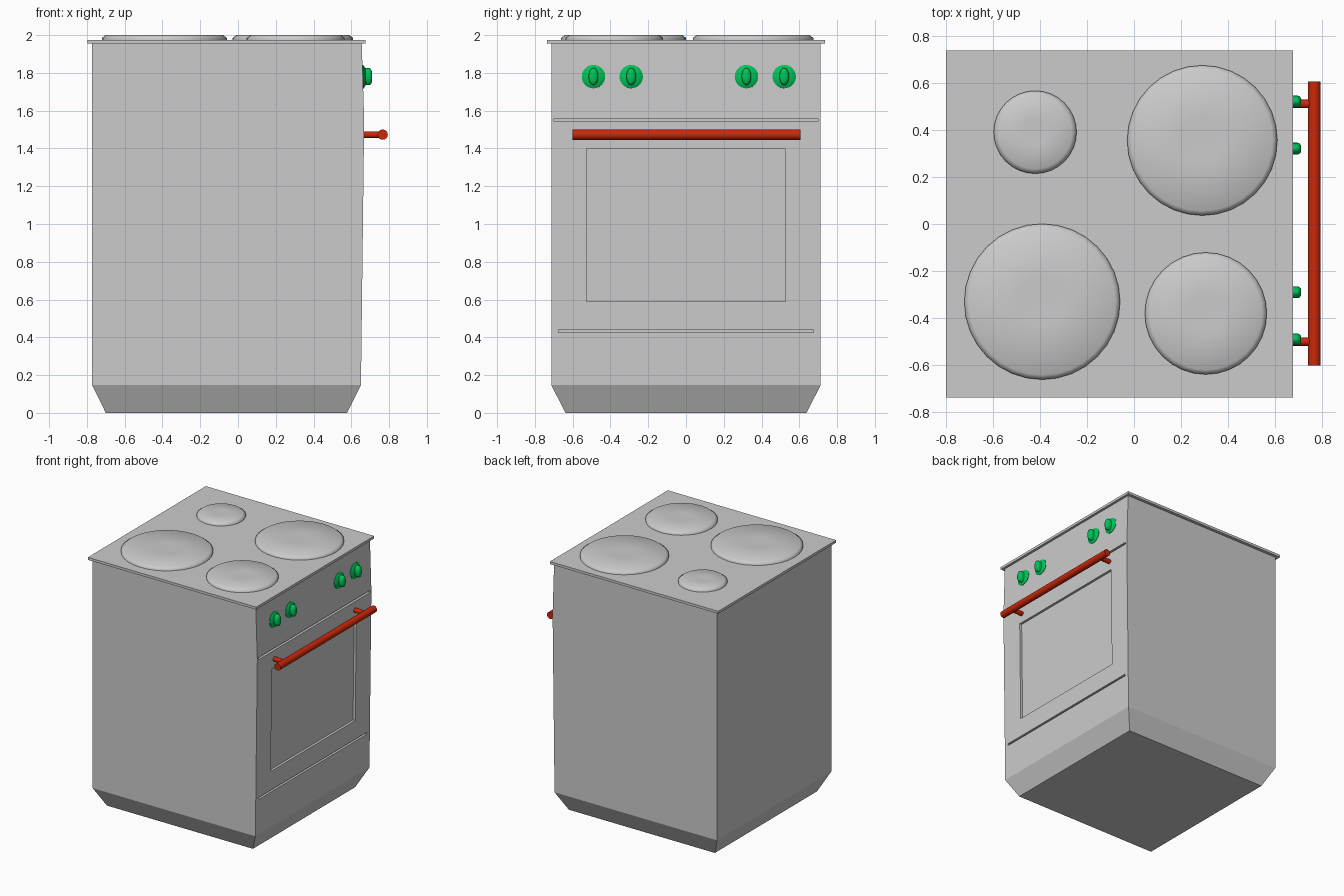
import bpy, bmesh, math
from mathutils import Matrix

if "Cube" in bpy.data.objects:
    bpy.data.objects.remove(bpy.data.objects["Cube"])


def material(name, color):
    m = bpy.data.materials.new(name)
    m.diffuse_color = color
    m.use_nodes = True
    m.node_tree.nodes["Principled BSDF"].inputs["Base Color"].default_value = m.diffuse_color
    return m


GREEN = material("green_plastic", (0.0, 0.55, 0.1, 1))
RED = material("red_metal", (0.6, 0.02, 0.003, 1))


def finish(name, bm, mat=None, matrix=None, smooth=None):
    bmesh.ops.recalc_face_normals(bm, faces=bm.faces)
    me = bpy.data.meshes.new(name)
    bm.to_mesh(me)
    bm.free()
    if matrix is not None:
        me.transform(matrix)
    ob = bpy.data.objects.new(name, me)
    bpy.context.collection.objects.link(ob)
    if mat:
        me.materials.append(mat)
    if smooth is not None:
        for o in bpy.context.selected_objects:
            o.select_set(False)
        ob.select_set(True)
        bpy.context.view_layer.objects.active = ob
        bpy.ops.object.shade_smooth_by_angle(angle=math.radians(smooth))
    return ob


def stack(name, levels):
    """Rectangular sections (x0, x1, half_y, z) skinned from bottom to top."""
    bm = bmesh.new()
    rings = [[bm.verts.new(p) for p in ((a, -y, z), (b, -y, z), (b, y, z), (a, y, z))]
             for a, b, y, z in levels]
    for lo, hi in zip(rings, rings[1:]):
        for i in range(4):
            j = (i + 1) % 4
            bm.faces.new((lo[i], lo[j], hi[j], hi[i]))
    bm.faces.new(rings[0])
    bm.faces.new(rings[-1])
    return finish(name, bm)


def lathe(name, profile, matrix, mat=None, smooth=35, seg=32, oval=1.0):
    """Rings (radius, height) turned about local z; zero radius closes at a point."""
    bm = bmesh.new()
    rings = []
    for r, h in profile:
        if r == 0:
            rings.append([bm.verts.new((0, 0, h))] * seg)
        else:
            rings.append([bm.verts.new((r * math.cos(2 * math.pi * i / seg),
                                        r * oval * math.sin(2 * math.pi * i / seg), h))
                          for i in range(seg)])
    for lo, hi in zip(rings, rings[1:]):
        for i in range(seg):
            j = (i + 1) % seg
            quad = list(dict.fromkeys((lo[i], lo[j], hi[j], hi[i])))
            bm.faces.new(quad)
    for ring in (rings[0], rings[-1]):
        if ring[0] is not ring[1]:
            bm.faces.new(ring)
    return finish(name, bm, mat, matrix, smooth)


def cut(target, size, loc, tilt=0):
    """Recess a box-shaped pocket into the target."""
    bm = bmesh.new()
    bmesh.ops.create_cube(bm, size=1)
    mtx = Matrix.Translation(loc) @ Matrix.Rotation(tilt, 4, 'Y') @ Matrix.Diagonal((*size, 1))
    cutter = finish("cutter", bm, matrix=mtx)
    cutter.hide_render = True
    mod = target.modifiers.new("pocket", 'BOOLEAN')
    mod.operation = 'DIFFERENCE'
    mod.solver = 'EXACT'
    mod.object = cutter
    bpy.context.view_layer.objects.active = target
    bpy.ops.object.modifier_apply(modifier=mod.name)
    bpy.data.objects.remove(cutter)


# Cabinet with tapered plinth and slightly raked front
body = stack("cabinet", [(-0.70, 0.578, 0.638, 0), (-0.772, 0.651, 0.713, 0.147),
                         (-0.772, 0.668, 0.713, 1.55), (-0.772, 0.655, 0.713, 1.956)])

# Oven window recess, panel seam and drawer seam
cut(body, (0.06, 1.055, 0.81), (0.672, 0, 0.995), math.radians(0.7))
cut(body, (0.06, 1.40, 0.016), (0.678, 0, 1.55))
cut(body, (0.06, 1.35, 0.015), (0.664, 0, 0.433))

# Hob top
stack("hob_top", [(-0.798, 0.675, 0.737, 1.955), (-0.798, 0.675, 0.737, 1.975)])

# Hot plates
for x, y, r in ((-0.42, 0.39, 0.176), (0.29, 0.355, 0.319),
                (-0.39, -0.33, 0.331), (0.305, -0.38, 0.259)):
    lathe("hot_plate", [(r, 1.97), (r, 1.985), (r - 0.02, 2.0), (r * 0.3, 2.0), (0, 1.997)],
          Matrix.Translation((x, y, 0)), smooth=60)

# Control knobs: collar disc plus oval grip
TO_FRONT = Matrix.Rotation(math.pi / 2, 4, 'Y')
for y in (-0.49, -0.29, 0.32, 0.52):
    m = Matrix.Translation((0.657, y, 1.78)) @ TO_FRONT @ Matrix.Rotation(math.radians(-1.8), 4, 'Y')
    lathe("knob_collar", [(0.062, 0), (0.062, 0.007), (0.045, 0.018), (0, 0.02)], m, GREEN)
    lathe("knob_grip", [(0.046, 0), (0.046, 0.037), (0.041, 0.046), (0.028, 0.052), (0, 0.053)],
          m, GREEN, smooth=50, oval=0.55)

# Door handle bar and posts
lathe("handle_bar", [(0.027, -0.603), (0.027, 0.603)],
      Matrix.Translation((0.766, 0.002, 1.473)) @ Matrix.Rotation(-math.pi / 2, 4, 'X'), RED)
for y in (-0.50, 0.51):
    lathe("handle_post", [(0.018, 0), (0.018, 0.115)],
          Matrix.Translation((0.65, y, 1.473)) @ TO_FRONT, RED, seg=24)
